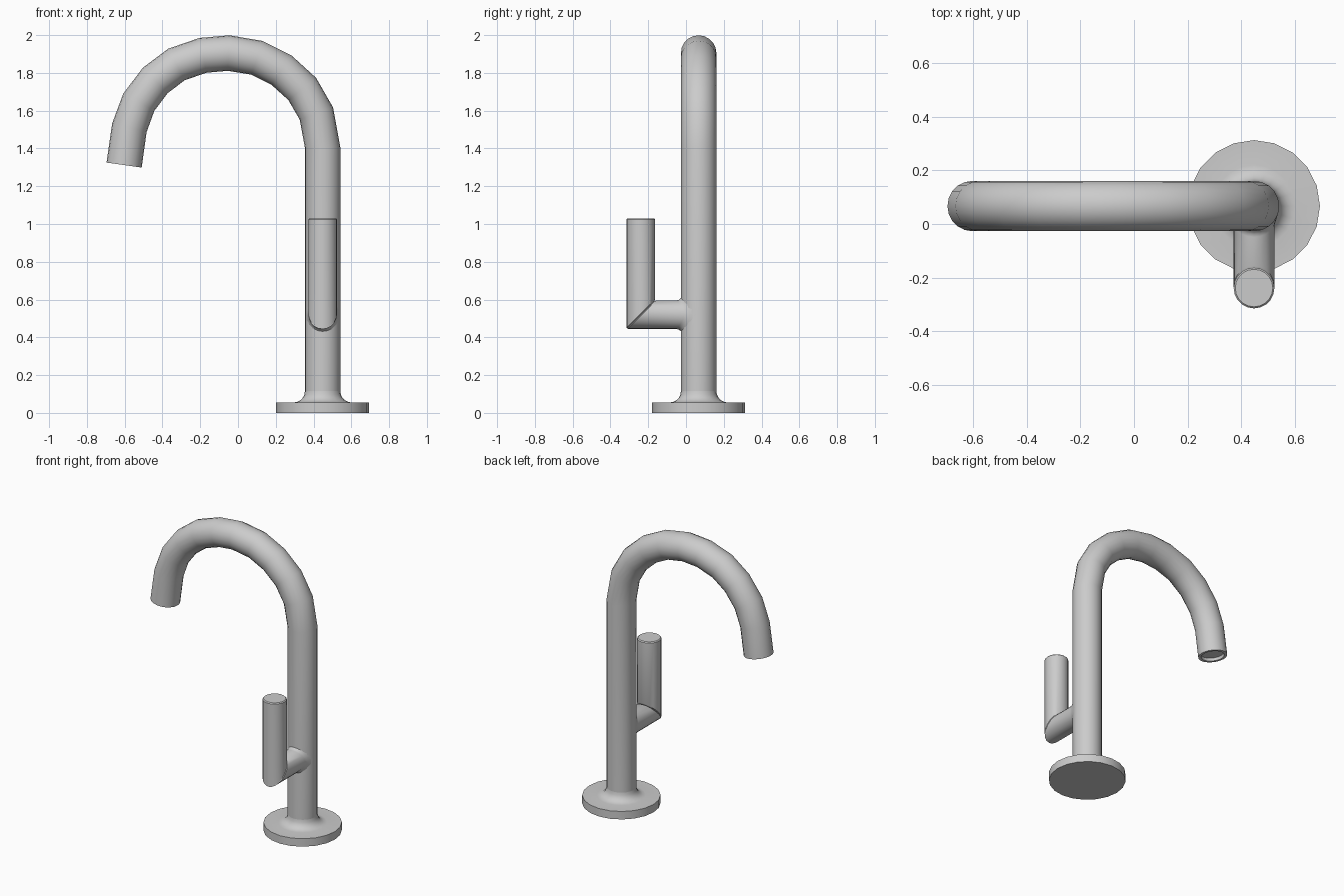
import bpy, bmesh, math
from mathutils import Vector

cube = bpy.data.objects.get("Cube")
if cube:
    bpy.data.objects.remove(cube, do_unlink=True)

metal = bpy.data.materials.new("brushed grey metal")
metal.use_nodes = True
GREY = (0.6, 0.6, 0.6, 1)
metal.diffuse_color = GREY
metal.node_tree.nodes["Principled BSDF"].inputs["Base Color"].default_value = GREY

CX, CY = 0.448, 0.067           # column axis
PIPE_R, LEVER_R = 0.094, 0.076
SIDES = 20


def ring(centre, axis, radius, u, normal=None):
    """Circle around axis, slid along the axis onto the plane with this normal."""
    c, a = Vector(centre), Vector(axis).normalized()
    n = Vector(normal) if normal else a
    u = Vector(u)
    v = a.cross(u)
    pts = []
    for i in range(SIDES):
        t = math.tau * i / SIDES
        d = (u * math.cos(t) + v * math.sin(t)) * radius
        pts.append(c + d - a * (d.dot(n) / a.dot(n)))
    return pts


def loft(name, rings):
    """Skin a list of rings and cap both ends."""
    bm = bmesh.new()
    loops = [[bm.verts.new(p) for p in r] for r in rings]
    for a, b in zip(loops, loops[1:]):
        for i in range(SIDES):
            j = (i + 1) % SIDES
            bm.faces.new((a[i], a[j], b[j], b[i]))
    bm.faces.new(loops[0][::-1])
    bm.faces.new(loops[-1])
    bmesh.ops.recalc_face_normals(bm, faces=bm.faces)
    mesh = bpy.data.meshes.new(name)
    bm.to_mesh(mesh)
    bm.free()
    mesh.materials.append(metal)
    obj = bpy.data.objects.new(name, mesh)
    bpy.context.collection.objects.link(obj)
    bpy.ops.object.select_all(action='DESELECT')
    obj.select_set(True)
    bpy.context.view_layer.objects.active = obj
    bpy.ops.object.shade_smooth_by_angle(angle=math.radians(35))
    return obj


X, Y, Z = (1, 0, 0), (0, 1, 0), (0, 0, 1)

# Base flange with a concave fillet up to the column
profile = [(0.246, 0), (0.246, 0.055)]
for i in range(6):
    t = math.radians(90 * i / 5)
    profile.append((0.154 - 0.06 * math.sin(t), 0.115 - 0.06 * math.cos(t)))
loft("base_flange", [ring((CX, CY, z), Z, r, Y) for r, z in profile])

# Column and gooseneck spout, with a recessed outlet
path = [(CX, 0.115), (CX, 1.405), (0.415, 1.585), (0.34, 1.715), (0.23, 1.815),
        (0.1, 1.88), (-0.05, 1.905), (-0.185, 1.893), (-0.325, 1.845),
        (-0.438, 1.76), (-0.525, 1.645), (-0.575, 1.51), (-0.603, 1.312)]
path = [Vector((x, CY, z)) for x, z in path]
rings = []
for i, p in enumerate(path):
    before = (p - path[i - 1]).normalized() if i else Vector(Z)
    after = (path[i + 1] - p).normalized() if i < len(path) - 1 else before
    axis = Vector(Z) if i < 2 else before + after
    rings.append(ring(p, axis, PIPE_R, Y))
end, out = path[-1], (path[-1] - path[-2]).normalized()
rings += [ring(end, out, 0.075, Y), ring(end - out * 0.02, out, 0.073, Y)]
loft("spout_pipe", rings)

# Handle: horizontal arm and upright lever meeting at a mitre
LY, LZ = -0.239, 0.52
MITRE = (0, 1, -1)
BEV = 0.006


def on_column(radius, gap):
    """Arm ring wrapped on the column's face at a distance from it."""
    pts = ring((CX, 0, LZ), (0, -1, 0), radius, X)
    for p in pts:
        p.y = CY - math.sqrt(PIPE_R ** 2 - (p.x - CX) ** 2) - gap
    return pts


arm = [on_column(0.092, -0.003), on_column(0.084, 0.004),
       on_column(0.079, 0.011), on_column(LEVER_R, 0.022),
       ring((CX, LY + BEV, LZ), (0, -1, 0), LEVER_R, X, MITRE),
       ring((CX, LY, LZ), (0, -1, 0), LEVER_R - BEV, X, MITRE)]
loft("handle_arm", arm)

lever = [ring((CX, LY, LZ), Z, LEVER_R - BEV, X, MITRE),
         ring((CX, LY, LZ + BEV), Z, LEVER_R, X, MITRE),
         ring((CX, LY, 1.024), Z, LEVER_R, X),
         ring((CX, LY, 1.03), Z, LEVER_R - BEV, X)]
loft("handle_lever", lever)
